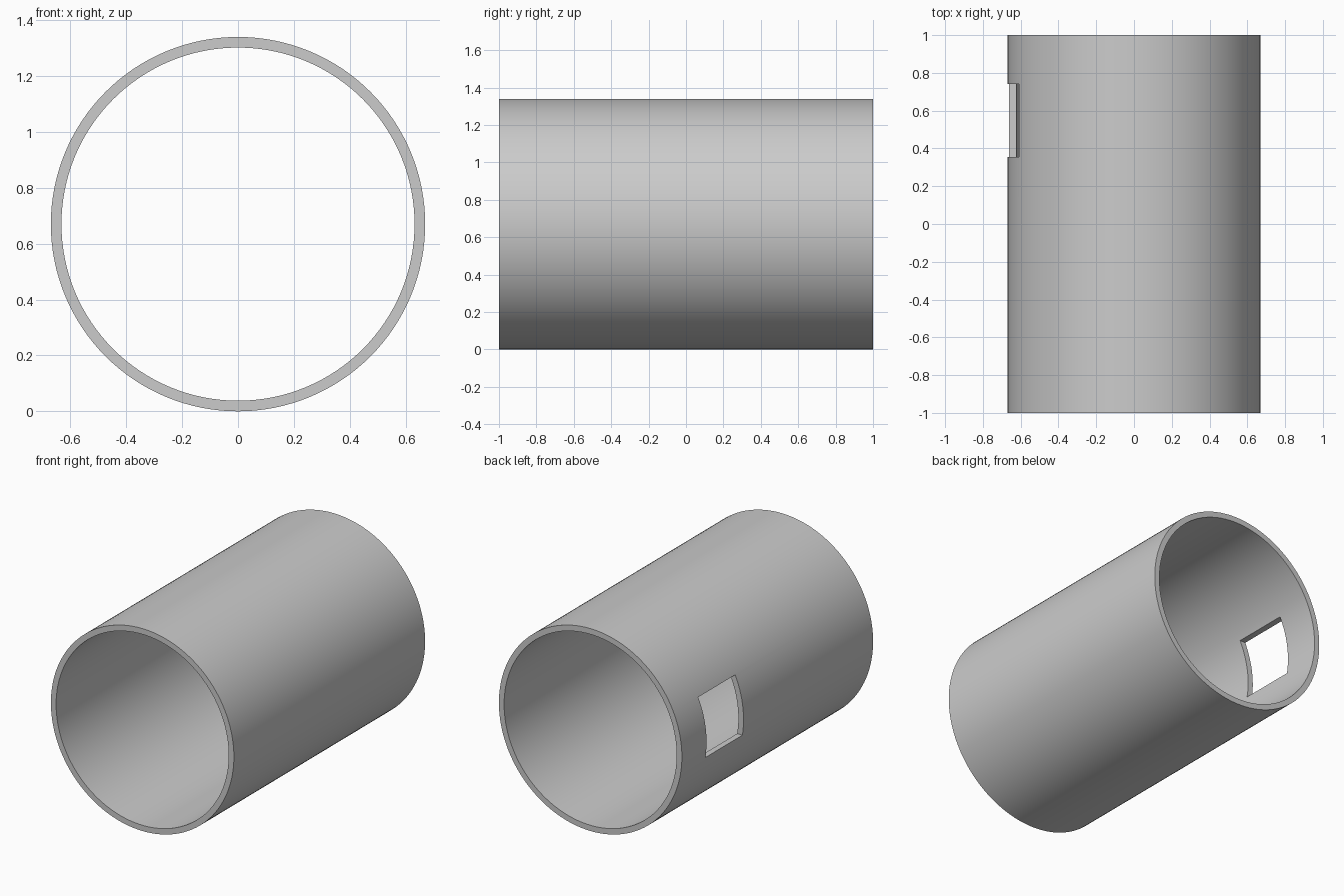
import bpy
import bmesh
import math
from mathutils import Matrix, Vector

cube = bpy.data.objects.get("Cube")
if cube:
    bpy.data.objects.remove(cube, do_unlink=True)

OUTER, INNER, LENGTH, SIDES = 0.67, 0.632, 2.0, 128

# Plain grey finish
grey = bpy.data.materials.new("plain_grey")
grey.use_nodes = True
colour = (0.6, 0.6, 0.6, 1)
grey.diffuse_color = colour
grey.node_tree.nodes["Principled BSDF"].inputs["Base Color"].default_value = colour


def add_object(name, bm):
    mesh = bpy.data.meshes.new(name)
    bmesh.ops.recalc_face_normals(bm, faces=bm.faces)
    bm.to_mesh(mesh)
    bm.free()
    obj = bpy.data.objects.new(name, mesh)
    bpy.context.collection.objects.link(obj)
    return obj


# Tube wall: a rectangular section spun around the y axis
bm = bmesh.new()
section = [bm.verts.new((r, y * LENGTH / 2, 0))
           for r, y in ((INNER, -1), (OUTER, -1), (OUTER, 1), (INNER, 1))]
edges = [bm.edges.new((section[i], section[(i + 1) % 4])) for i in range(4)]
bmesh.ops.spin(bm, geom=section + edges, cent=(0, 0, 0), axis=(0, 1, 0),
               angle=math.tau, steps=SIDES, use_merge=True)
bmesh.ops.remove_doubles(bm, verts=bm.verts, dist=0.0001)
bmesh.ops.translate(bm, verts=bm.verts, vec=(0, 0, OUTER))
tube = add_object("tube", bm)
tube.data.materials.append(grey)

# Square window through the right wall, near the back
low, high = Vector((-1, 0.355, 0.565)), Vector((-0.3, 0.742, 0.95))
bm = bmesh.new()
bmesh.ops.create_cube(bm, size=1, matrix=Matrix.Translation((low + high) / 2)
                      @ Matrix.Diagonal((*(high - low), 1)))
cutter = add_object("window_cutter", bm)
cutter.data.materials.append(grey)
cutter.hide_render = True

cut = tube.modifiers.new("window", 'BOOLEAN')
cut.operation = 'DIFFERENCE'
cut.solver = 'EXACT'
cut.object = cutter

bpy.ops.object.select_all(action='DESELECT')
tube.select_set(True)
bpy.context.view_layer.objects.active = tube
bpy.ops.object.modifier_apply(modifier=cut.name)
bpy.data.objects.remove(cutter, do_unlink=True)

# Smooth walls with crisp rims
bpy.ops.object.shade_smooth_by_angle(angle=math.radians(30))
